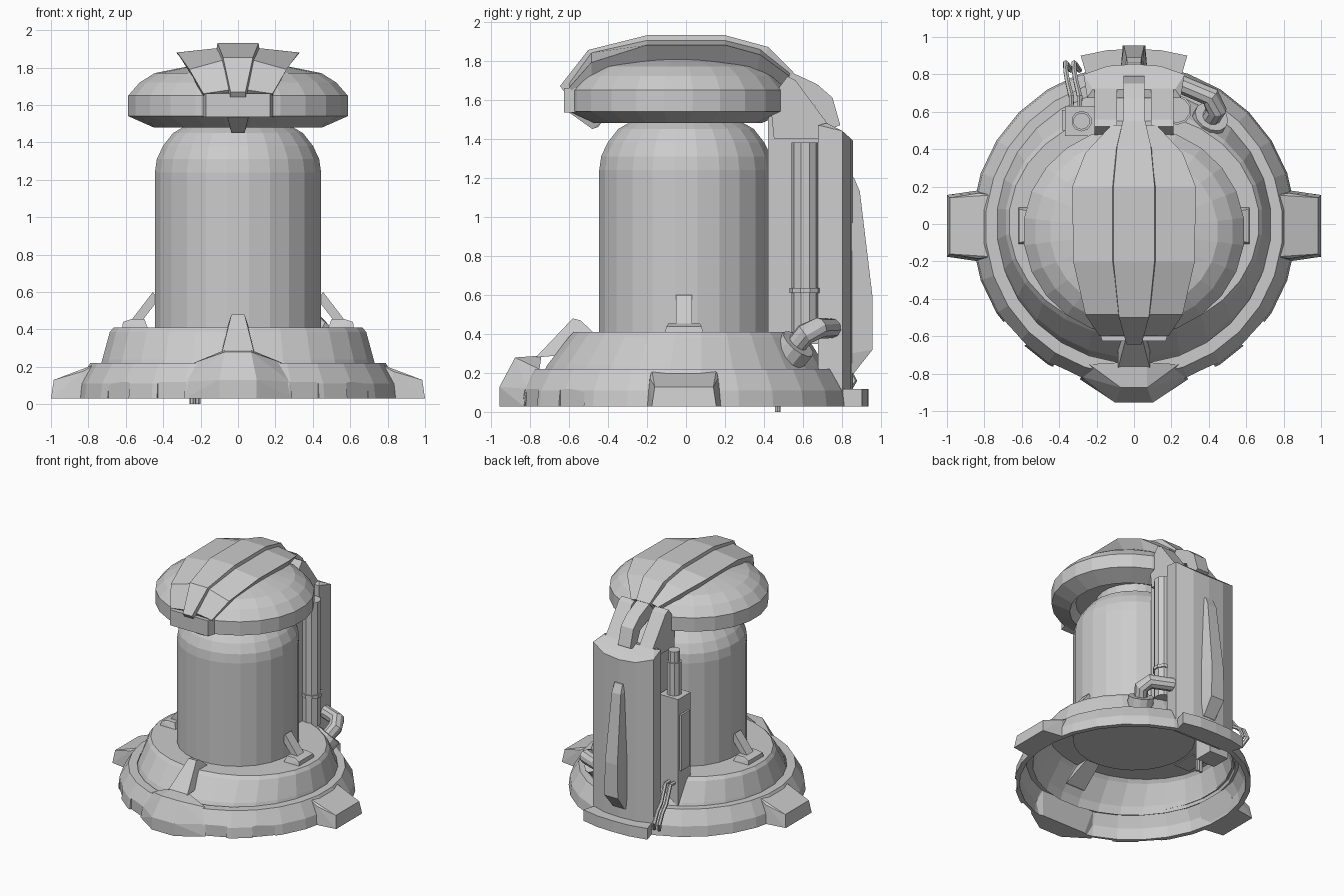
import bpy, bmesh
from math import sin, cos, pi, radians
from mathutils import Vector

if "Cube" in bpy.data.objects:
    bpy.data.objects.remove(bpy.data.objects["Cube"])


def finish(name, bm):
    bmesh.ops.recalc_face_normals(bm, faces=bm.faces)
    me = bpy.data.meshes.new(name)
    bm.to_mesh(me)
    bm.free()
    ob = bpy.data.objects.new(name, me)
    bpy.context.collection.objects.link(ob)
    return ob


def loft(name, rings, closed=False, cap=True):
    """Skin equal-length point rings; optionally cap the ends or join last to first."""
    bm = bmesh.new()
    vs = [[bm.verts.new(p) for p in r] for r in rings]
    n = len(rings[0])
    for i in range(len(vs) if closed else len(vs) - 1):
        a, b = vs[i], vs[(i + 1) % len(vs)]
        for j in range(n):
            k = (j + 1) % n
            bm.faces.new((a[j], a[k], b[k], b[j]))
    if cap and not closed:
        bm.faces.new(vs[0])
        bm.faces.new(vs[-1])
    return finish(name, bm)


def circle(r, z, n, cx=0, cy=0, sy=1):
    return [(cx + r * cos(2 * pi * (i + .5) / n), cy + sy * r * sin(2 * pi * (i + .5) / n), z)
            for i in range(n)]


def hull(name, pts, mirror=True):
    """Convex solid from points, optionally mirrored across x."""
    bm = bmesh.new()
    for x, y, z in pts:
        bm.verts.new((x, y, z))
        if mirror and x:
            bm.verts.new((-x, y, z))
    bmesh.ops.convex_hull(bm, input=bm.verts)
    bmesh.ops.dissolve_limit(bm, angle_limit=radians(2), verts=bm.verts, edges=bm.edges)
    return finish(name, bm)


def prism(name, yz, x0, x1):
    return loft(name, [[(x, y, z) for y, z in yz] for x in (x0, x1)])


def box(name, x0, x1, y0, y1, z0, z1):
    return hull(name, [(x, y, z) for x in (x0, x1) for y in (y0, y1) for z in (z0, z1)], False)


def tube(name, pts, r, n=8):
    """Sweep an n-gon along a path, carrying the frame from point to point."""
    pts = [Vector(p) for p in pts]
    rings, u = [], Vector((.31, -.9, .2))
    for i, p in enumerate(pts):
        d0 = (p - pts[i - 1]).normalized() if i else (pts[1] - p).normalized()
        d1 = (pts[i + 1] - p).normalized() if i < len(pts) - 1 else d0
        t = (d0 + d1).normalized()
        u = (u - t * u.dot(t)).normalized()
        v = t.cross(u)
        k = r / max(.8, t.dot(d0))
        rings.append([p + (u * cos(2 * pi * j / n) + v * sin(2 * pi * j / n)) * k for j in range(n)])
    return loft(name, rings)


# Base ring: hollow shell with notched lower rim
ring_profile = [(.83, .03), (.868, .03), (.858, .11), (.795, .22), (.73, .22), (.73, .205),
                (.78, .205), (.825, .12)]
ring = loft("base_ring", [circle(r, z, 28, cy=-.015) for r, z in ring_profile], closed=True)
bm = bmesh.new()
for deg in (24, 47.5, -24, -47.5):
    a = radians(deg)
    d, t = Vector((sin(a), -cos(a), 0)), Vector((cos(a), sin(a), 0))
    vs = [bm.verts.new(d * r + t * w + Vector((0, 0, z)))
          for r in (.86, .95) for w in (-.085, .085) for z in (0, .12)]
    bmesh.ops.convex_hull(bm, input=vs)
cutter = finish("rim_notch_cutter", bm)
cutter.hide_render = True
cutter.hide_viewport = True
cut = ring.modifiers.new("notches", 'BOOLEAN')
cut.operation, cut.object, cut.solver = 'DIFFERENCE', cutter, 'EXACT'

# Sloped skirt, its top narrower front to back
loft("base_skirt", [circle(r, z, 28, cy=cy, sy=sy) for r, z, cy, sy in
     ((.745, .18, 0, 1), (.73, .24, 0, .98), (.69, .385, .01, .89), (.67, .41, .01, .88),
      (.42, .41, 0, 1))], cap=False)

# Front spur and fin
hull("front_spur", [(.1, -.955, .03), (.1, -.955, .13), (.07, -.875, .28), (.07, -.74, .29),
                    (.29, -.83, .03), (.28, -.815, .12), (.24, -.75, .22), (.2, -.80, .03)])
hull("front_fin", [(.085, -.77, .28), (.035, -.58, .48), (.035, -.54, .47), (.06, -.47, .405),
                   (.085, -.66, .29)])

# Side lugs and skirt brackets
for s, side in ((-1, "left"), (1, "right")):
    hull(side + "_lug", [(s * x, y * e - .01, z) for e in (-1, 1) for x, y, z in
         ((1, .165, .03), (.985, .15, .13), (.83, .19, .03), (.83, .175, .175), (.76, .165, .215))], False)
    hull(side + "_bracket_foot", [(s * x, y * e - .01, z) for e in (-1, 1) for x, y, z in
         ((.48, .1, .4), (.62, .1, .4), (.615, .09, .44), (.57, .08, .455), (.5, .08, .455))], False)
    hull(side + "_bracket_strut", [(s * x, y, z) for y in (-.05, .03) for x, z in
         ((.51, .45), (.57, .45), (.455, .6), (.44, .58), (.44, .54))], False)

# Tank with rounded shoulder
loft("tank", [circle(r, z, 24) for r, z in
     ((.448, .39), (.448, 1.24), (.438, 1.31), (.405, 1.38), (.35, 1.45), (.28, 1.49), (.28, 1.56))])

# Lid
loft("lid", [circle(r, z, 24, cy=-.04, sy=.95) for r, z in
     ((.41, 1.55), (.455, 1.48), (.592, 1.54), (.592, 1.65), (.53, 1.72), (.45, 1.77),
      (.25, 1.81), (.05, 1.82))])

# Crest: wide flared canopy with a raised centre strip
loft("crest_canopy", [[(-w, y, zo), (-c, y, zi), (c, y, zi), (w, y, zo),
                       (w * u, y + dy, zo - d), (-w * u, y + dy, zo - d)]
     for y, zi, c, w, zo, u, d, dy in (
         (-.60, 1.68, .05, .185, 1.66, .95, .05, .06), (-.485, 1.84, .08, .26, 1.79, .75, .12, 0),
         (-.2, 1.905, .1, .325, 1.88, .68, .13, 0), (.2, 1.905, .1, .33, 1.88, .68, .13, 0),
         (.38, 1.86, .08, .26, 1.83, .7, .12, -.02), (.53, 1.74, .05, .12, 1.72, .8, .06, -.06))])
loft("crest_centre_strip", [[(-c, y, z), (c, y, z), (c * 1.1, y + dy, z - .07), (-c * 1.1, y + dy, z - .07)]
     for y, z, c, dy in ((-.645, 1.67, .04, .05), (-.5, 1.855, .08, .03), (-.2, 1.93, .11, 0),
                         (.2, 1.93, .11, 0), (.42, 1.87, .09, -.03), (.55, 1.74, .06, -.06))])

# Front clasp on the lid
hull("lid_clasp", [(x, y, z) for x, y in ((.19, -.56), (.17, -.625), (.19, -.45)) for z in (1.535, 1.66)])
hull("lid_clasp_tongue", [(.06, -.62, 1.55), (.035, -.48, 1.45), (.035, -.45, 1.46),
                          (.05, -.42, 1.5), (.06, -.45, 1.55)])

# Rear column and its arms to the lid
prism("rear_column", [(.42, .35), (.42, 1.5), (.46, 1.6), (.55, 1.6), (.69, 1.44), (.72, 1.42), (.72, .35)],
      -.19, .19)
arm = [(.42, 1.70), (.54, 1.74), (.67, 1.68), (.75, 1.61), (.79, 1.47), (.72, 1.44), (.66, 1.57), (.54, 1.62)]
prism("rear_centre_arm", arm, -.055, .055)
for s, side in ((-1, "left"), (1, "right")):
    prism(side + "_rear_arm", [(.43, 1.6), (.52, 1.72), (.56, 1.7), (.73, 1.47), (.70, 1.4), (.45, 1.4)],
          s * .09, s * .21)

# Rear panel, foot and handle
outline = ((.25, .675, 1.47), (.27, .80, 1.44), (.14, .845, 1.40), (0, .855, 1.39))
hull("rear_panel", [(x, y, z) for x, y, zt in outline for z in (.1, zt)] + [(.22, .72, 1.48)])
hull("rear_foot", [(x, y, z) for x, y in ((.25, .78), (.285, .9), (.14, .93), (0, .935)) for z in (.03, .12)])
loft("rear_handle", [[(-a, .84, zi), (a, .84, zi), (b, y, zo), (-b, y, zo)] for a, b, y, zi, zo in
     ((.045, .035, .86, 1.21, 1.2), (.05, .04, .89, 1.14, 1.13),
      (.07, .055, .955, .59, .59), (.07, .06, .955, .3, .32), (.06, .05, .86, .19, .2))])

# Right vertical pipe with collar, and elbow pipe with flange
for nm, r, z0, z1 in (("pipe", .07, .38, 1.38), ("pipe_collar", .08, .61, .635)):
    loft("right_" + nm, [circle(r, z, 10, .23, .61) for z in (z0, z1)])
tube("elbow_pipe", [(.38, .52, .29), (.44, .61, .40), (.41, .68, .43), (.22, .76, .43)], .05, 10)
tube("elbow_flange", [(.375, .51, .27), (.415, .575, .35)], .095, 12)

# Left canister box, cylinder, pins and cables
box("canister_box", -.37, -.2, .47, .63, .09, 1.08)
box("canister_door", -.385, -.36, .5, .61, .5, .95)
loft("canister_cylinder", [circle(r, z, 10, -.28, .55) for r, z in
     ((.055, 1.07), (.055, 1.34), (.045, 1.34), (.045, 1.43))])
for i, x in enumerate((-.245, -.215)):
    tube("pin_%d" % i, [(x, .47, 0), (x, .47, .15)], .014, 6)
    o = i * .045
    tube("cable_%d" % i, [(-.29 - o, .62, .40), (-.29 - o, .68, .40), (-.31 - o, .76, .28),
                          (-.32 - o, .82, .24), (-.32 - o, .86, .16), (-.29 - o, .82, .09)], .014, 6)
